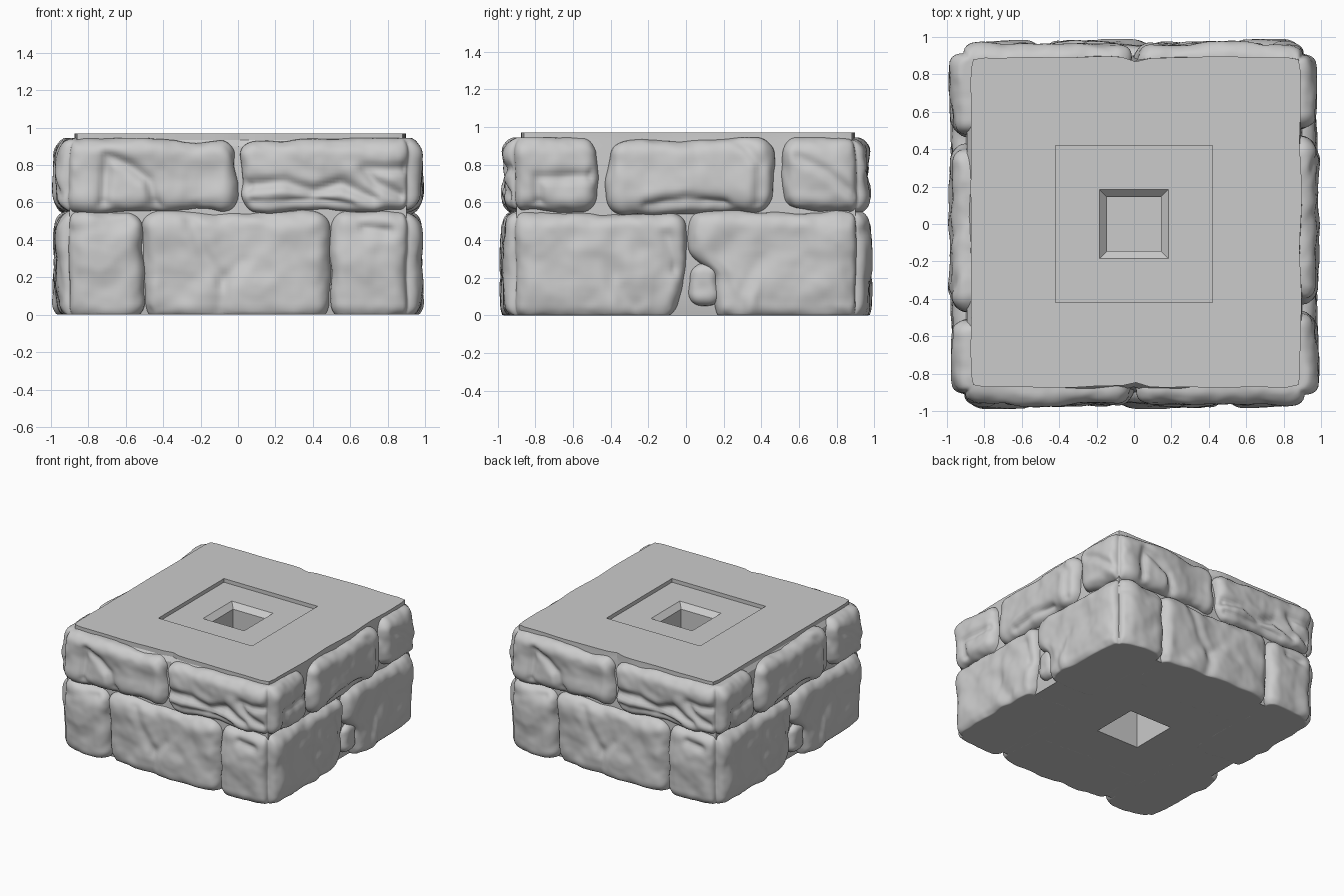
import bpy, bmesh, math
from mathutils import Vector, noise
from mathutils.geometry import intersect_point_line

cube = bpy.data.objects.get("Cube")
if cube:
    bpy.data.objects.remove(cube)

stone_grey = bpy.data.materials.new("stone_grey")
stone_grey.use_nodes = True
GREY = (0.6, 0.6, 0.6, 1)
stone_grey.diffuse_color = GREY
bsdf = next(n for n in stone_grey.node_tree.nodes if n.type == 'BSDF_PRINCIPLED')
bsdf.inputs["Base Color"].default_value = GREY
bsdf.inputs["Roughness"].default_value = 0.9


def finish(name, bm, angle):
    """Turn a bmesh into a shaded object."""
    bmesh.ops.recalc_face_normals(bm, faces=bm.faces[:])
    mesh = bpy.data.meshes.new(name)
    bm.to_mesh(mesh)
    bm.free()
    mesh.materials.append(stone_grey)
    obj = bpy.data.objects.new(name, mesh)
    bpy.context.collection.objects.link(obj)
    bpy.ops.object.select_all(action='DESELECT')
    obj.select_set(True)
    bpy.context.view_layer.objects.active = obj
    bpy.ops.object.shade_smooth_by_angle(angle=math.radians(angle))
    return obj


def crack_depth(p, cracks):
    """Depth of the chiselled grooves near p; each is (depth, width, path)."""
    total = 0
    for depth, width, path in cracks:
        best = 9
        for a, b in zip(path, path[1:]):
            a, b = Vector(a), Vector(b)
            t = min(1, max(0, intersect_point_line(p, a, b)[1]))
            best = min(best, (p - a.lerp(b, t)).length)
        total += depth * math.exp(-(best / width) ** 2)
    return total


def round_corner(p, pivot=0.8):
    """Wear the outer vertical corners of the block down to an arc."""
    a = Vector((abs(p.x) - pivot, abs(p.y) - pivot))
    if min(a) > 0:
        a *= max(a) / a.length
        p.x = math.copysign(pivot + a.x, p.x)
        p.y = math.copysign(pivot + a.y, p.y)
    return p


def stone(name, lo, hi, cracks=(), warp=None, radius=0.09, step=0.018):
    """A rounded, weathered block plus its twin on the opposite side."""
    lo, hi = Vector(lo), Vector(hi)
    size, mid = hi - lo, (lo + hi) / 2
    bm = bmesh.new()
    bmesh.ops.create_cube(bm, size=1)
    for v in bm.verts:
        v.co = mid + v.co * size
    for axis in range(3):
        normal = Vector([float(axis == i) for i in range(3)])
        cuts = max(2, round(size[axis] / step))
        for k in range(1, cuts):
            bmesh.ops.bisect_plane(bm, geom=bm.verts[:] + bm.edges[:] + bm.faces[:],
                                   plane_co=lo + normal * size[axis] * k / cuts,
                                   plane_no=normal)
    seed = Vector((len(name), mid.x * 7, mid.y * 5))
    for v in bm.verts:
        core = Vector([min(max(c, a + radius), b - radius) for c, a, b in zip(v.co, lo, hi)])
        out = (v.co - core).normalized()
        p = core + out * radius
        bump = 0.024 * noise.noise(p * 2.6 + seed) + 0.016 * noise.noise(p * 7 + seed)
        bump += 0.004 * noise.noise(p * 17 + seed)
        p += out * (bump - crack_depth(p, cracks))
        if warp:
            p = warp(p)
        p = round_corner(p)
        v.co = (min(max(p.x, -1), 1), min(max(p.y, -0.99), 0.99), min(max(p.z, 0), 0.945))
    obj = finish(name, bm, 80)
    twin = bpy.data.objects.new("opposite_" + name, obj.data)
    twin.rotation_euler.z = math.pi
    bpy.context.collection.objects.link(twin)


def front(*pts):
    return [(x, -0.965, z) for x, z in pts]


def side(x, *pts):
    return [(x, y, z) for y, z in pts]


# Mortar core with the top plate, square recess and two blind sockets
def ring(bm, half, z, shift=0, wobble=0, n=24):
    """Square loop of vertices; wobble makes the edge wavy and dents front and back."""
    verts = []
    for k in range(4):
        c, s = round(math.cos(k * math.pi / 2)), round(math.sin(k * math.pi / 2))
        for i in range(n):
            t = -1 + 2 * i / n
            wave = noise.noise(Vector((t * 3, k * 5, 0)))
            dent = 2 * (k % 2) * math.exp(-(t / 0.06) ** 2)
            x, y = half + wobble * (wave - dent), t * half
            if i == 0:
                x, y = half - wobble, -half + wobble
            verts.append(bm.verts.new((c * x - s * y + shift, s * x + c * y + shift, z)))
    return verts


bm = bmesh.new()
profile = [(0.17, 0.42), (0.19, 0), (0.88, 0), (0.9, 0.1), (0.9, 0.57),
           (0.895, 0.9, 0, 0.012), (0.882, 0.935, 0.01, 0.012),
           (0.882, 0.97, 0.01, 0.012), (0.42, 0.97), (0.42, 0.94),
           (0.185, 0.94), (0.145, 0.9), (0.145, 0.5)]
rings = [ring(bm, *p) for p in profile]
for a, b in zip(rings, rings[1:]):
    for i in range(len(a)):
        j = (i + 1) % len(a)
        bm.faces.new((a[i], a[j], b[j], b[i]))
bm.faces.new(rings[0])
bm.faces.new(rings[-1])
finish("mortar_core_and_top_plate", bm, 25)

# Lower course
LOW, MID = -0.03, 0.55
stone("lower_front_stone", (-0.515, -0.97, LOW), (0.495, -0.5, MID), [
    (0.018, 0.04, front((-0.25, 0.5), (-0.18, 0.32), (-0.08, 0.18), (-0.1, 0))),
    (0.015, 0.04, front((-0.08, 0.18), (0.02, 0.28)))])


def worn_end(p):
    """Cut the lower end of the block back around the loose chip."""
    if p.y > -0.4:
        p.y -= 0.14 * (p.y + 0.4) / 0.4 / (1 + math.exp((p.z - 0.27) * 35))
    return p


def slanted_end(p):
    if p.y > -0.4:
        p.y -= 0.05 * (p.y + 0.4) / 0.4 * (1 - min(1, p.z / 0.3))
    return p


stone("lower_left_corner_stone", (-0.975, -0.975, LOW), (-0.515, -0.01, MID),
      [(0.015, 0.04, front((-0.9, 0.45), (-0.6, 0.5)))], worn_end)
stone("lower_right_corner_stone", (0.5, -0.975, LOW), (0.98, 0.005, MID), [
    (0.03, 0.035, front((0.68, 0.47), (0.8, 0.45))),
    (0.015, 0.05, side(0.97, (-0.38, 0.4), (-0.38, 0.15), (-0.25, 0.05))),
    (0.02, 0.04, side(0.97, (-0.1, 0.42), (-0.04, 0.25)))], slanted_end)
stone("loose_chip", (0.82, 0.02, 0.06), (0.955, 0.18, 0.28), radius=0.06, step=0.015)

# Upper course
BED, TOP = 0.55, 0.94
stone("upper_left_corner_stone", (-0.98, -0.97, BED), (-0.005, -0.505, TOP), [
    (0.03, 0.03, front((-0.72, 0.6), (-0.7, 0.85), (-0.58, 0.8), (-0.48, 0.72), (-0.44, 0.58))),
    (0.02, 0.03, side(-0.97, (-0.6, 0.84), (-0.75, 0.76), (-0.9, 0.64)))])
stone("upper_right_corner_stone", (0.01, -0.97, BED), (0.98, -0.465, TOP), [
    (0.04, 0.035, front((0.04, 0.69), (0.25, 0.71), (0.4, 0.66), (0.55, 0.7), (0.72, 0.62))),
    (0.025, 0.03, front((0.08, 0.6), (0.35, 0.61), (0.6, 0.58))),
    (0.025, 0.03, front((0.9, 0.78), (0.68, 0.78), (0.74, 0.7), (0.88, 0.64))),
    (0.025, 0.03, side(0.97, (-0.78, 0.6), (-0.79, 0.73), (-0.5, 0.74)))])
stone("upper_side_stone", (0.5, -0.415, BED), (0.975, 0.455, TOP), [
    (0.035, 0.035, side(0.97, (-0.2, 0.58), (0, 0.62), (0.2, 0.58))),
    (0.02, 0.03, side(0.97, (0.3, 0.92), (0.39, 0.8), (0.38, 0.6)))])
